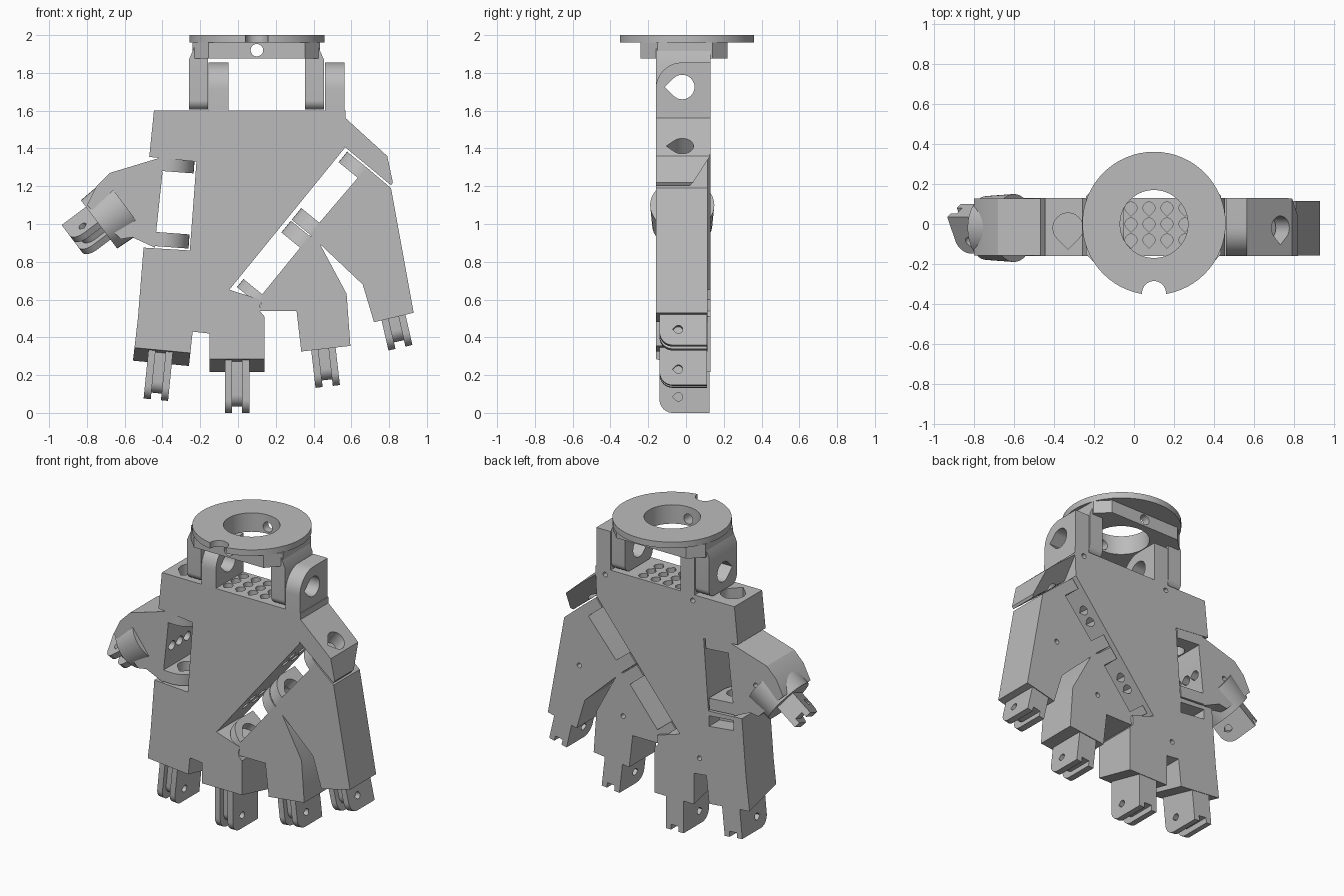
import bpy, bmesh, math
from mathutils import Vector as V

if "Cube" in bpy.data.objects:
    bpy.data.objects.remove(bpy.data.objects["Cube"])

grey = bpy.data.materials.new("plain grey")
grey.use_nodes = True
grey.diffuse_color = (0.5, 0.5, 0.5, 1)
grey.node_tree.nodes["Principled BSDF"].inputs["Base Color"].default_value = (0.5, 0.5, 0.5, 1)

X, Y, Z = V((1, 0, 0)), V((0, 1, 0)), V((0, 0, 1))
FRONT, BACK, HINGE_Y = -0.16, 0.13, -0.02
parts = []


def prism(name, pts, o, u, v, w):
    """Extrude a 2D outline, drawn in the plane u, v at o, along w."""
    bm = bmesh.new()
    face = bm.faces.new([bm.verts.new(o + u * a + v * b) for a, b in pts])
    new = bmesh.ops.extrude_face_region(bm, geom=[face])["geom"]
    bmesh.ops.translate(bm, vec=w, verts=[e for e in new if isinstance(e, bmesh.types.BMVert)])
    bmesh.ops.recalc_face_normals(bm, faces=bm.faces)
    mesh = bpy.data.meshes.new(name)
    bm.to_mesh(mesh)
    bm.free()
    mesh.materials.append(grey)
    ob = bpy.data.objects.new(name, mesh)
    bpy.context.collection.objects.link(ob)
    parts.append(ob)
    return ob


def slab(name, pts, y0=FRONT, y1=BACK):
    return prism(name, pts, Y * y0, X, Z, Y * (y1 - y0))


def circle(r, a0=0, b0=0, n=40):
    return [(a0 + r * math.cos(2 * math.pi * i / n), b0 + r * math.sin(2 * math.pi * i / n)) for i in range(n)]


def drop(r):
    """Teardrop bore outline with its point on the -v side."""
    arc = [math.radians(-45 + 270 * i / 24) for i in range(25)]
    return [(r * math.cos(t), r * math.sin(t)) for t in arc] + [(0, -r * 1.41)]


def cut(ob, *cutters):
    for c in cutters:
        parts.remove(c)
        c.hide_render = True
        mod = ob.modifiers.new("cut", 'BOOLEAN')
        mod.operation, mod.solver, mod.object = 'DIFFERENCE', 'EXACT', c
    bpy.context.view_layer.update()
    mesh = bpy.data.meshes.new_from_object(ob.evaluated_get(bpy.context.evaluated_depsgraph_get()))
    ob.modifiers.clear()
    ob.data = mesh
    for c in cutters:
        bpy.data.objects.remove(c)


def bore(o, u, v, w, r):
    return prism("cutter", drop(r), o, u, v, w)


def trim(ob, point, normal):
    """Slice off everything beyond a plane and cap it."""
    bm = bmesh.new()
    bm.from_mesh(ob.data)
    geom = bm.verts[:] + bm.edges[:] + bm.faces[:]
    res = bmesh.ops.bisect_plane(bm, geom=geom, plane_co=point, plane_no=normal, clear_outer=True)
    bmesh.ops.contextual_create(bm, geom=[e for e in res["geom_cut"] if isinstance(e, bmesh.types.BMEdge)])
    bmesh.ops.recalc_face_normals(bm, faces=bm.faces)
    bm.to_mesh(ob.data)
    bm.free()


def lug(name, o, inward, axis, length, width, y0=FRONT, y1=BACK, r=0.14, r2=0, hole=0.06, d=0.12, hy=HINGE_Y, v=Y):
    """Plate with a rounded end at o, running inward, with a bore along its axis."""
    pts = [(r - r * math.cos(t), y0 + r - r * math.sin(t))
           for t in [math.pi / 2 * (1 - i / 10) for i in range(11)]]
    if r2:
        pts += [(r2 - r2 * math.cos(t), y1 - r2 + r2 * math.sin(t))
                for t in [math.pi / 2 * i / 8 for i in range(9)]]
    else:
        pts.append((0, y1))
    pts += [(length, y1), (length, y0)]
    ob = prism(name, pts, o, inward, v, axis * width)
    if hole:
        cut(ob, bore(o + inward * d + v * hy - axis * 0.05, inward, v, axis * (width + 0.1), hole))
    return ob


# Diagonal hinge line of the two outer fingers: along a, away from the palm by b
A, B = V((0.631, 0, 0.775)), V((0.775, 0, -0.631))
P0 = V((-0.045, 0, 0.653))


def diag(t, off):
    return P0 + A * t + B * off


# Palm
palm = slab("palm", [(-.445, 1.6), (.57, 1.6), (.57, 1.55), (.563, 1.4), (-.045, .653), (-.01, .64), (.12, .6),
                     (.115, .54), (.14, .51), (.14, .45), (-.15, .42), (-.24, .43), (-.53, .5),
                     (-.5, .875), (-.255, .86), (-.22, 1.33), (-.47, 1.355)])
cutters = [bore(V((-.015 + .09 * i, .08 - .08 * j, 1.3)), X, Y, Z * .4, .03)
           for i in range(4) for j in range(3)]
cutters.append(bore(V((-.33, HINGE_Y, 1.45)), X, Y, Z * .2, .075))
cutters += [prism("cutter", circle(.016, x, z, 16), Y * .08, X, Z, Y * .1)
            for x, z in [(.5, 1.56), (-.14, 1.56), (-.19, .53)]]
cutters += [bore(diag(t, -.1) + Y * y, A, Y, B * .2, .028) for t in (.22, .3, .68, .76) for y in (-.05, .05)]
cutters.append(slab("cutter", [(-.44, .78), (-.26, .76), (-.26, .83), (-.44, .845)], .02, .2))
cut(palm, *cutters)

# Shoulder beside the palm that carries the outer hinge pin
shoulder = slab("hinge_shoulder", [(.5, 1.5), (.57, 1.56), (.79, 1.36), (.82, 1.22), (.81, 1.205), (.563, 1.41), (.5, 1.4)])
trim(shoulder, V((.81, .02, 1.205)), (Y - A).normalized())
cut(shoulder, bore(diag(.85, .123) + Y * HINGE_Y, B, Y, A * .6, .06))

# Index and middle knuckles, with sloping undersides
index = slab("index_knuckle", [(-.53, .5), (-.24, .43), (-.265, .2), (-.565, .2)])
trim(index, V((-.545, FRONT, .345)), V((-.095, -.24, -1)))
middle = slab("middle_knuckle", [(-.15, .42), (.14, .45), (.14, .2), (-.15, .2)])
trim(middle, V((0, FRONT, .285)), V((0, -.24, -1)))

# Hinged outer finger bases
little = slab("little_finger_base", [(.626, 1.235), (.68, 1.3), (.81, 1.19), (.93, .53), (.72, .48), (.66, .68),
                                     (.383, .942), (.425, 1.0)], -.158, .115)
ring = slab("ring_finger_base", [(.13, .63), (.34, .888), (.38, .938), (.42, .92), (.575, .63), (.595, .355),
                                 (.335, .325), (.31, .54), (.115, .54)], -.158, .115)
for ob, x, z in ((little, .7, .9), (ring, .38, .65)):
    cut(ob, prism("cutter", circle(.016, x, z, 16), Y * .06, X, Z, Y * .1))
for name, t0, t1 in (("little_upper", .888, .96), ("little_lower", .495, .575),
                     ("ring_upper", .408, .488), ("ring_lower", .035, .09)):
    lug(name + "_lug", diag(t0, .022), B, A, .15, t1 - t0, -.158, .115, d=.105)

# Thumb base
thumb = slab("thumb_base", [(-.40, 1.27), (-.415, 1.35), (-.68, 1.27), (-.75, 1.2), (-.8, 1.1), (-.62, .92),
                            (-.56, .93), (-.44, .875), (-.435, .94)], -.158, .128)
cut(thumb, prism("cutter", circle(.016, -.6, 1.12, 16), Y * .08, X, Z, Y * .1),
    *[bore(V((-.55, y, 1.1)), Z, Y, X * .2, .03) for y in (-.09, -.01, .07)])
up = V((.074, 0, .997))
side = V((-.997, 0, .074))
for name, x, z in (("upper", -.235, 1.268), ("lower", -.262, .87)):
    lug("thumb_" + name + "_lug", V((x, 0, z)), side, up, .19, .075, -.158, .128, d=.1)

# Tapered round boss at the end of the thumb
out, across = V((-.8, 0, -.6)), V((-.6, 0, .8))
boss = prism("thumb_boss", circle(.17), V((-.6, HINGE_Y, 1.1)), across, Y, out * .17)
for v in boss.data.vertices:
    rel = v.co - V((-.6, HINGE_Y, 1.1))
    if rel.dot(out) > .1:
        v.co -= (rel - out * rel.dot(out)) * .06


# Finger joint stubs: two cheeks around a narrower core
def stub(name, end, down, axis, v=Y, y0=-.14, y1=.13, length=.3):
    def cheek(part, x, w, set_in, r):
        return lug(name + part, end + axis * x - down * set_in, -down, axis, length - set_in, w,
                   y0 + set_in, y1, r=r, hole=.022 if not set_in else 0, d=.085, hy=-.04, v=v)
    cheek("_right_cheek", -.065, .038, 0, .07)
    cheek("_left_cheek", .027, .038, 0, .07)
    cheek("_core", -.03, .06, .035, .06)


for name, x, z, slope, length in (("index", -.435, .07, -.1, .3), ("middle", -.005, 0, 0, .3),
                                  ("ring", .475, .14, .115, .25), ("little", .86, .345, .23, .25)):
    down = V((slope, 0, -1)).normalized()
    stub(name + "_stub", V((x, 0, z)), down, V((-down.z, 0, down.x)), y1=.125 if slope <= 0 else .11, length=length)
c, s = math.cos(.52), math.sin(.52)
stub("thumb_stub", V((-.87, HINGE_Y, .91)), out, across * c - Y * s, Y * c + across * s, -.11, .1, .24)

# Wrist: palm lugs, fork arms, bridge and mounting flange
for name, x in (("right", -.155), ("left", .46)):
    lug(name + "_wrist_lug", V((x, 0, 1.855)), -Z, X, .28, .105, hole=.065, d=.13)
for name, x in (("right", -.26), ("left", .355)):
    arm = lug(name + "_fork_arm", V((x, 0, 1.605)), Z, X, .35, .1, r=.05, r2=.05, hole=.065)
    if x < 0:
        trim(arm, V((-.26, 0, 1.87)), V((-.09, 0, .04)))
    else:
        trim(arm, V((.455, 0, 1.87)), V((.09, 0, .04)))

bridge = prism("wrist_bridge", [(-.155, -.24), (.355, -.24), (.435, -.15), (.435, .14), (.355, .22), (-.155, .22),
                                (-.24, .14), (-.24, -.15)], Z * 1.875, X, Y, Z * .087)
cut(bridge, prism("cutter", circle(.17, .1), Z * 1.8, X, Y, Z * .3),
    prism("cutter", circle(.033, .1, 1.92, 20), Y * -.4, X, Z, Y * .8))
flange = prism("wrist_flange", circle(.358, .1, .003, 64), Z * 1.96, X, Y, Z * .04)
cut(flange, prism("cutter", circle(.17, .1), Z * 1.9, X, Y, Z * .3),
    prism("cutter", circle(.06, .1, -.345, 24), Z * 1.9, X, Y, Z * .3))

# Smooth the rounded surfaces, keeping the edges sharp
bpy.ops.object.select_all(action='DESELECT')
for ob in parts:
    ob.select_set(True)
bpy.context.view_layer.objects.active = parts[0]
bpy.ops.object.shade_smooth_by_angle(angle=math.radians(25))
